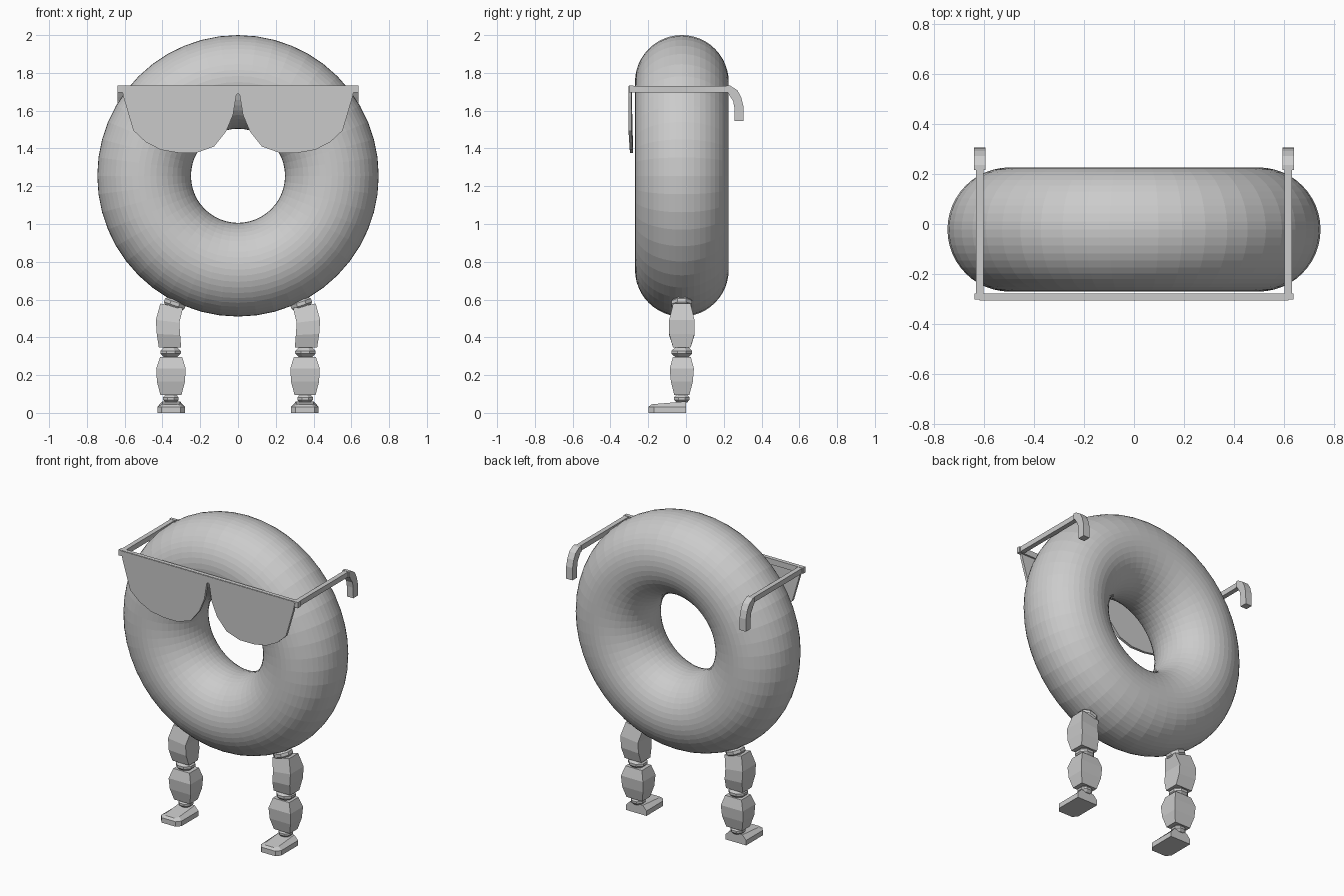
import bpy, bmesh, math

if "Cube" in bpy.data.objects:
    bpy.data.objects.remove(bpy.data.objects["Cube"])

grey = bpy.data.materials.new("light grey")
grey.diffuse_color = (0.6, 0.6, 0.6, 1)
grey.use_nodes = True
grey.node_tree.nodes["Principled BSDF"].inputs["Base Color"].default_value = grey.diffuse_color
YC = -0.022  # depth centre of ring and legs


def finish(name, bm):
    bmesh.ops.recalc_face_normals(bm, faces=bm.faces)
    me = bpy.data.meshes.new(name)
    bm.to_mesh(me)
    bm.free()
    me.materials.append(grey)
    ob = bpy.data.objects.new(name, me)
    bpy.context.collection.objects.link(ob)
    return ob


def loft(name, rings):
    """Skin a list of equal-length point loops and cap both ends."""
    bm = bmesh.new()
    loops = [[bm.verts.new(p) for p in r] for r in rings]
    n = len(loops[0])
    for a, b in zip(loops, loops[1:]):
        for i in range(n):
            j = (i + 1) % n
            bm.faces.new((a[i], a[j], b[j], b[i]))
    bm.faces.new(loops[0])
    bm.faces.new(loops[-1])
    return finish(name, bm)


def ring(s, cx, cz, hx, hy, sides, tilt=0.0):
    """Cross-section of a leg piece; s = side, tilt raises the outer edge."""
    k = 1 / math.cos(math.pi / sides)
    pts = []
    for i in range(sides):
        a = 2 * math.pi * (i + 0.5) / sides
        dx, dy = hx * k * math.cos(a), hy * k * math.sin(a)
        pts.append((s * (cx + dx), YC + dy, cz + tilt * dx))
    return pts


def bead(name, s, cx, cz, r, h, tilt=0.0):
    steps = ((-1, 0.65), (-0.3, 1), (0.3, 1), (1, 0.65))
    loft(name, [ring(s, cx - tilt * t * h, cz + t * h, r * f, r * f, 8, tilt)
                for t, f in steps])


# ring body
bpy.ops.mesh.primitive_torus_add(
    major_segments=48, minor_segments=48, major_radius=0.497, minor_radius=0.248,
    location=(0, YC, 1.255), rotation=(math.pi / 2, 0, 0))
body = bpy.context.object
body.name = "ring_body"
body.data.materials.append(grey)


def box(name, x0, x1, y0, y1, z0, z1):
    loft(name, [[(x0, y0, z), (x1, y0, z), (x1, y1, z), (x0, y1, z)] for z in (z0, z1)])


# glasses: brow bar
box("brow_bar", -0.637, 0.637, -0.302, -0.277, 1.695, 1.732)

# glasses: both lenses as one plate, outline mirrored about x = 0
half = [(0.618, 1.73), (0.607, 1.675), (0.554, 1.495), (0.49, 1.435), (0.41, 1.393),
        (0.317, 1.377), (0.22, 1.377), (0.127, 1.41), (0.063, 1.49), (0.026, 1.578),
        (0.009, 1.683)]
outline = half + [(0, 1.69)] + [(-x, z) for x, z in reversed(half)]
loft("lenses", [[(x, y + 0.008 * max(0, (1.5 - z) / 0.12), z) for x, z in outline]
                for y in (-0.305, -0.288)])

# glasses: temple arms with hooked ends
hook = [((0.215, 1.732), (0.215, 1.695)), ((0.235, 1.732), (0.222, 1.695)),
        ((0.272, 1.708), (0.235, 1.673)), ((0.292, 1.672), (0.25, 1.65)),
        ((0.304, 1.625), (0.256, 1.615)), ((0.305, 1.546), (0.258, 1.546))]
for s, side in ((-1, "left"), (1, "right")):
    box(side + "_arm", *sorted((s * 0.602, s * 0.632)), -0.29, 0.22, 1.697, 1.730)
    loft(side + "_arm_hook",
         [[(s * 0.594, *a), (s * 0.639, *a), (s * 0.639, *b), (s * 0.594, *b)]
          for a, b in hook])

    # legs: boxy thigh and shin joined by small beads
    bead(side + "_hip", s, 0.335, 0.578, 0.054, 0.03, 0.35)
    loft(side + "_thigh", [
        ring(s, 0.360, 0.345, 0.059, 0.046, 4),
        ring(s, 0.368, 0.415, 0.062, 0.067, 4, 0.05),
        ring(s, 0.373, 0.485, 0.062, 0.067, 4, 0.12),
        ring(s, 0.351, 0.567, 0.060, 0.046, 4, 0.2)])
    bead(side + "_knee", s, 0.357, 0.321, 0.054, 0.026)
    loft(side + "_shin", [
        ring(s, 0.355, 0.095, 0.056, 0.040, 4),
        ring(s, 0.355, 0.165, 0.074, 0.058, 4),
        ring(s, 0.355, 0.235, 0.078, 0.064, 4),
        ring(s, 0.354, 0.297, 0.058, 0.047, 4)])
    bead(side + "_ankle", s, 0.355, 0.076, 0.041, 0.022)

    # foot: flat sole, sloped toe
    sole = [(0.073, 0), (0.073, -0.17), (0.05, -0.198), (-0.05, -0.198),
            (-0.073, -0.17), (-0.073, 0)]
    cx = 0.354
    loft(side + "_foot", [
        [(s * (cx + x), y, 0) for x, y in sole],
        [(s * (cx + x), y, 0.032) for x, y in sole],
        [(s * (cx + 0.64 * x), y * 0.93, 0.061 + 0.09 * min(0, y + 0.02)) for x, y in sole]])
